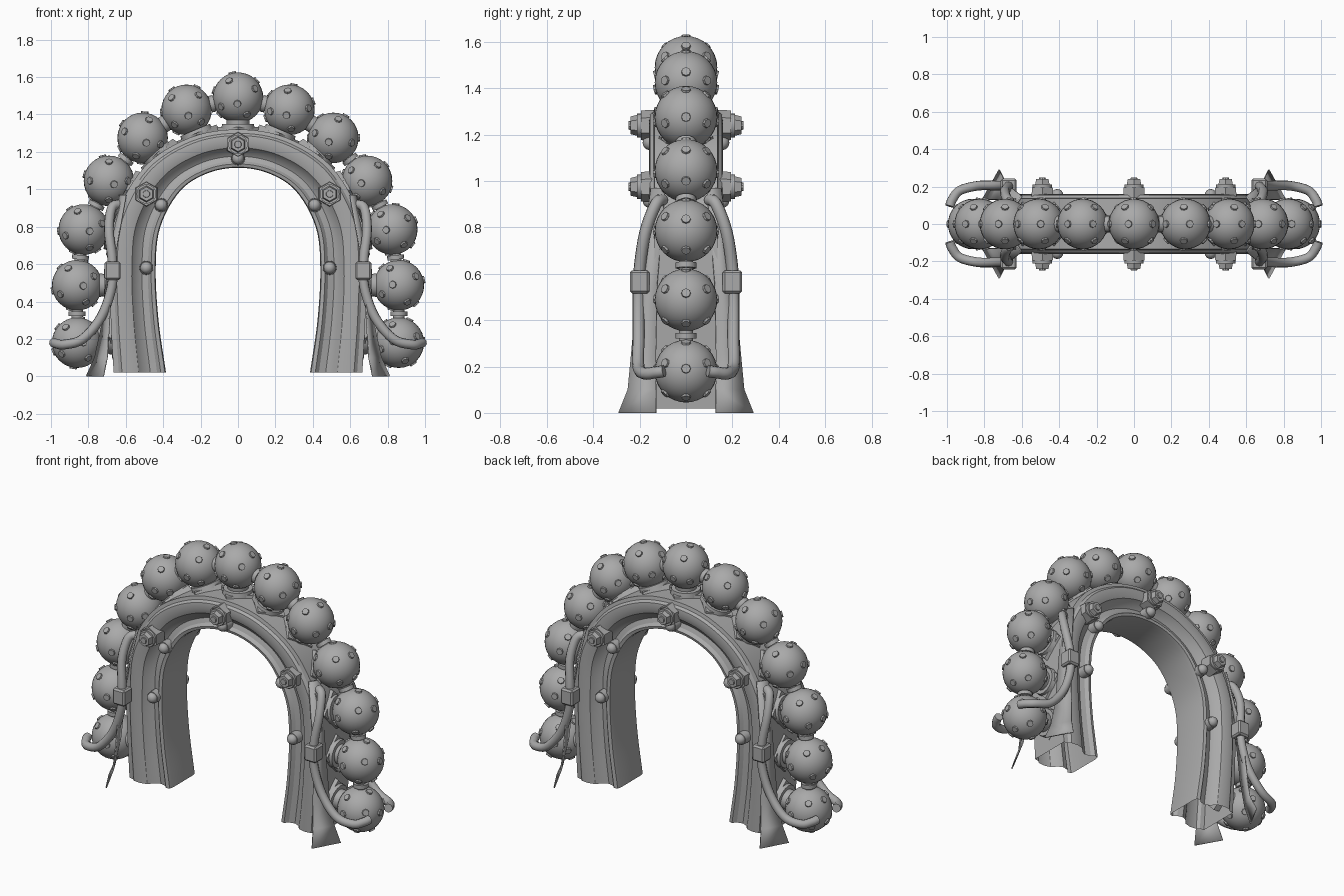
import bpy, bmesh, math
from mathutils import Vector, Matrix

cube = bpy.data.objects.get("Cube")
if cube:
    bpy.data.objects.remove(cube, do_unlink=True)

GREY = (0.4, 0.4, 0.4, 1)
stone = bpy.data.materials.new("plain grey")
stone.use_nodes = True
stone.diffuse_color = GREY
stone.node_tree.nodes["Principled BSDF"].inputs["Base Color"].default_value = GREY


def finish(bm, name, angle=40):
    bmesh.ops.recalc_face_normals(bm, faces=bm.faces)
    mesh = bpy.data.meshes.new(name)
    bm.to_mesh(mesh)
    bm.free()
    mesh.materials.append(stone)
    ob = bpy.data.objects.new(name, mesh)
    bpy.context.collection.objects.link(ob)
    bpy.ops.object.select_all(action='DESELECT')
    ob.select_set(True)
    bpy.context.view_layer.objects.active = ob
    bpy.ops.object.shade_smooth_by_angle(angle=math.radians(angle))
    return ob


def rod(bm, a, b, r1, r2=None, sides=16):
    """Capped cylinder or cone between two points."""
    a, b = Vector(a), Vector(b)
    d = b - a
    m = Matrix.Translation((a + b) / 2) @ d.to_track_quat('Z', 'Y').to_matrix().to_4x4()
    bmesh.ops.create_cone(bm, cap_ends=True, segments=sides, radius1=r1,
                          radius2=r1 if r2 is None else r2, depth=d.length, matrix=m)


def ball(bm, c, r, u=16, v=8):
    bmesh.ops.create_uvsphere(bm, u_segments=u, v_segments=v, radius=r,
                              matrix=Matrix.Translation(c))


def smooth_path(points, steps):
    """Catmull-Rom path through the points."""
    p = [Vector(q) for q in points]
    p = [2 * p[0] - p[1]] + p + [2 * p[-1] - p[-2]]
    out = []
    for i in range(1, len(p) - 2):
        a, b, c, d = p[i - 1:i + 3]
        for s in range(steps):
            t = s / steps
            out.append(0.5 * (2 * b + (c - a) * t + (2 * a - 5 * b + 4 * c - d) * t * t
                              + (3 * b - a - 3 * c + d) * t ** 3))
    return out + [p[-2]]


def both_sides(half):
    return half + [(-x, z) for x, z in reversed(half[:-1])]


# Arch: a moulded section swept between an inner and an outer curve
inner = smooth_path(both_sides([(.385, .02), (.425, .3), (.44, .58), (.415, .8),
                                (.31, .99), (.165, 1.085), (0, 1.115)]), 6)
outer = smooth_path(both_sides([(.665, .02), (.68, .3), (.685, .58), (.655, .85),
                                (.5, 1.12), (.26, 1.275), (0, 1.32)]), 6)
half = [(0, .1), (.02, .125), (.1, .13), (.17, .11), (.3, .1), (.42, .115),
        (.52, .148), (.68, .16), (.84, .155), (.9, .14), (1, .135)]
section = [(n, -y) for n, y in half] + [(n, y) for n, y in reversed(half)]
bm = bmesh.new()
rings = []
for a, b in zip(inner, outer):
    pts = [(a.lerp(b, n), y) for n, y in section]
    rings.append([bm.verts.new((p.x, y, p.y)) for p, y in pts])
for r, s in zip(rings, rings[1:]):
    for i in range(len(section)):
        j = (i + 1) % len(section)
        bm.faces.new((r[i], r[j], s[j], s[i]))
finish(bm, "arch", 30)

# Studded balls strung around the arch, with necks and links
R = .135
right = [(.86, .18), (.86, .487), (.825, .785), (.69, 1.045), (.51, 1.275), (.275, 1.425)]
centres = [Vector((x, 0, z)) for x, z in both_sides(right + [(0, 1.49)])]
studs = [(math.cos(k * math.tau / 6), 0, math.sin(k * math.tau / 6)) for k in range(6)]
for side in (-1, 1):
    for k in range(4):
        a = (k + .5) * math.tau / 4
        studs.append((.75 * math.cos(a), side * .66, .75 * math.sin(a)))
    studs.append((.05, side, -.25))

necks, links = bmesh.new(), bmesh.new()
for i, c in enumerate(centres):
    near = min(outer, key=lambda p: (Vector((p.x, 0, p.y)) - c).length)
    foot = Vector((near.x, 0, near.y))
    out = (c - foot).normalized()
    turn = Matrix.Rotation(math.pi / 2 - math.atan2(out.z, out.x) + .3, 3, 'Y')
    bm = bmesh.new()
    ball(bm, c, R, 32, 16)
    for s in studs:
        d = turn @ Vector(s).normalized()
        rod(bm, c + d * (R - .008), c + d * (R + .007), .022, .019, 8)
    finish(bm, "studded_ball_%d" % (i + 1), 35)
    # square pad, collar and tapered neck
    rod(necks, foot - out * .03, foot + out * .012, .125, .115, 4)
    rod(necks, foot, foot + out * .03, .09, .085)
    rod(necks, foot + out * .02, c, .06, .07)
    if i:
        p = centres[i - 1]
        mid, d = (p + c) / 2, (c - p).normalized()
        rod(links, p, c, .03)
        rod(links, mid - d * .012, mid + d * .012, .045)
finish(necks, "ball_necks")
finish(links, "ball_links")

# Bolts on the front and the back
large = [(0, 1.24), (.49, .975), (-.49, .975)]
small = [(0, 1.165), (.41, .915), (-.41, .915), (.49, .58), (-.49, .58)]
for side, label in ((-1, "front"), (1, "back")):
    bm = bmesh.new()
    for x, z in large:
        def at(y):
            return (x, side * y, z)
        rod(bm, at(.12), at(.195), .068, .064, 6)
        rod(bm, at(.19), at(.212), .052)
        rod(bm, at(.21), at(.24), .045, .038, 6)
        rod(bm, at(.23), at(.248), .022, .018, 10)
    finish(bm, label + "_nuts", 30)
    bm = bmesh.new()
    for x, z in small:
        rod(bm, (x, side * .09, z), (x, side * .155, z), .038, .036)
        ball(bm, (x, side * .155, z), .032)
    finish(bm, label + "_rivets")

# Side plates, hoses and clamps, repeated in each quarter
edge_a = [(.72, .29, 0), (.7, .25, .1), (.69, .235, .26), (.675, .21, .55), (.6, .15, .97)]
edge_b = [(.81, .13, 0), (.765, .13, .1), (.73, .13, .26), (.7, .125, .55), (.64, .09, .97)]
hose = smooth_path([(.63, .1, .92), (.675, .13, .9), (.69, .175, .78), (.672, .2, .62),
                    (.675, .205, .48), (.73, .205, .32), (.83, .205, .2),
                    (.93, .18, .17), (.972, .13, .175), (.985, .095, .18)], 5)
for sx, lr in ((1, "left"), (-1, "right")):
    for sy, fb in ((-1, "front"), (1, "back")):
        name = "%s_%s_" % (fb, lr)

        def place(p):
            return Vector((p[0] * sx, p[1] * sy, p[2]))

        bm = bmesh.new()
        rows = [[bm.verts.new(place(p)) for p in pair] for pair in zip(edge_a, edge_b)]
        for (a, b), (c, d) in zip(rows, rows[1:]):
            bm.faces.new((a, b, d, c))
        plate = finish(bm, name + "side_plate", 20)
        mod = plate.modifiers.new("thickness", 'SOLIDIFY')
        mod.thickness, mod.offset = .008, 0

        curve = bpy.data.curves.new(name + "hose", 'CURVE')
        curve.dimensions = '3D'
        curve.bevel_depth, curve.bevel_resolution = .026, 3
        curve.use_fill_caps = True
        spline = curve.splines.new('POLY')
        spline.points.add(len(hose) - 1)
        for q, p in zip(spline.points, hose):
            q.co = (*place(p), 1)
        spline.use_smooth = True
        curve.materials.append(stone)
        bpy.context.collection.objects.link(bpy.data.objects.new(name + "hose", curve))

        bm = bmesh.new()
        bmesh.ops.create_cube(bm, size=1, matrix=Matrix.Translation(place((.67, .2, .565)))
                              @ Matrix.Diagonal((.085, .085, .1, 1)))
        bmesh.ops.bevel(bm, geom=bm.edges[:], offset=.01, segments=1, affect='EDGES')
        finish(bm, name + "hose_clamp", 30)
